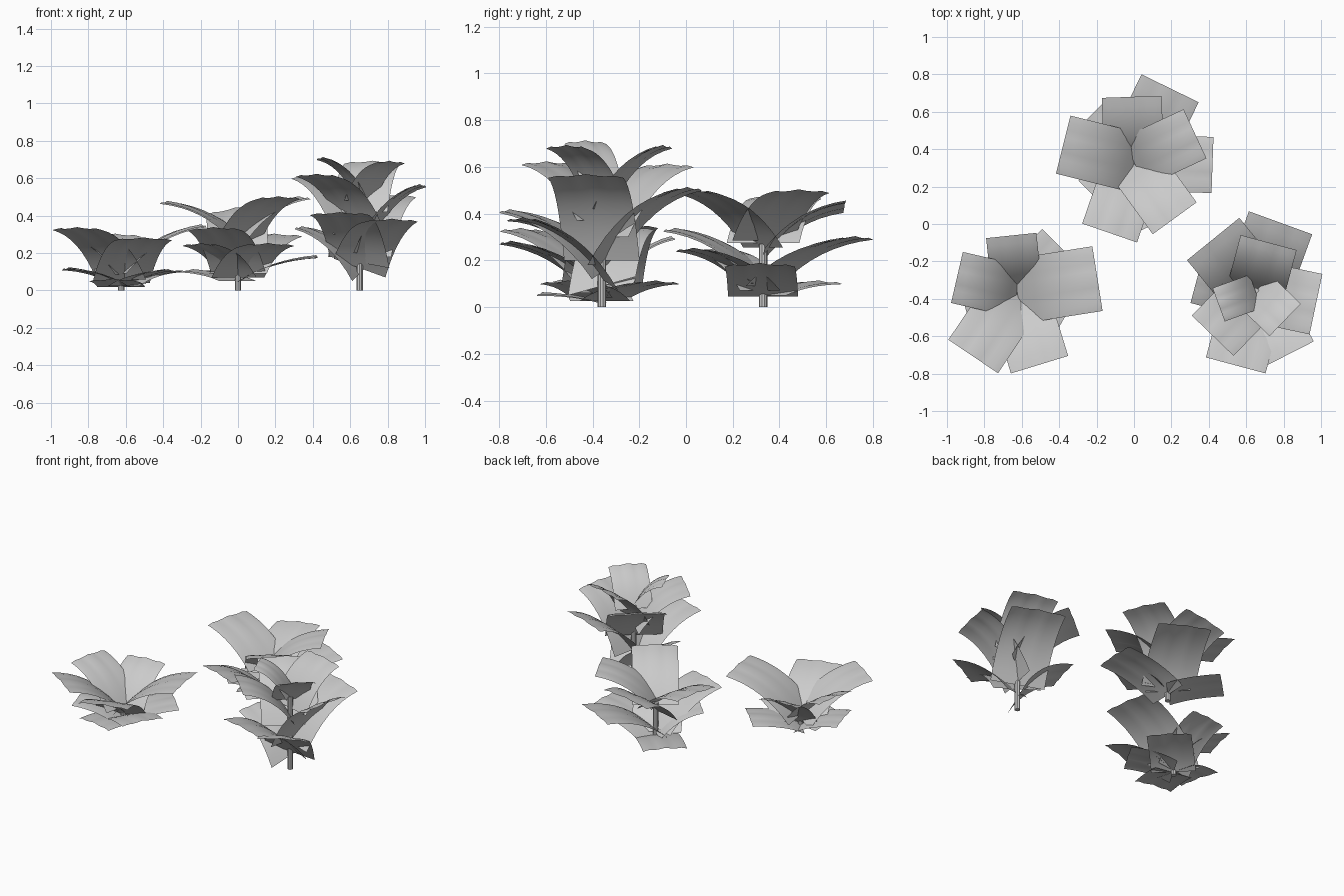
import bpy, bmesh
from math import sin, cos, pi, radians
from mathutils import Vector

NU, NV = 8, 8   # leaf segments along and across


def add_leaf(bm, cx, cy, az, reach, width, z0, z1, roll=0.0, tip_roll=0.0):
    """Rectangular card that rises steeply from the stem and arches over."""
    a = radians(az)
    out, side = Vector((cos(a), sin(a), 0)), Vector((-sin(a), cos(a), 0))
    rise = z1 - z0
    rows = []
    for i in range(NU + 1):
        t = i / NU
        r = 2 * t * (1 - t) * 0.40 * reach + t * t * reach
        h = z0 + 2 * t * (1 - t) * 0.85 * rise + t * t * rise
        row = []
        for j in range(NV + 1):
            v = 2 * j / NV - 1
            wave = t * (0.004 * cos(2.5 * pi * v) - 0.012 * v * v)
            tilt = v * (roll * (1 - t) + tip_roll * t)
            p = Vector((cx, cy, h + wave - tilt)) + out * r + side * (v * width / 2)
            row.append(bm.verts.new(p))
        rows.append(row)
    for i in range(NU):
        for j in range(NV):
            bm.faces.new((rows[i][j], rows[i + 1][j],
                          rows[i + 1][j + 1], rows[i][j + 1]))


def finish(name, bm):
    mesh = bpy.data.meshes.new(name)
    bm.to_mesh(mesh)
    bm.free()
    for p in mesh.polygons:
        p.use_smooth = True
    ob = bpy.data.objects.new(name, mesh)
    bpy.context.collection.objects.link(ob)


def plant(name, cx, cy, stem_h, leaves):
    # stem
    bpy.ops.mesh.primitive_cylinder_add(vertices=10, radius=0.018, depth=stem_h,
                                        location=(cx, cy, stem_h / 2))
    bpy.context.object.name = name + "_stem"
    bpy.ops.object.shade_smooth_by_angle()
    # leaves
    bm = bmesh.new()
    for leaf in leaves:
        add_leaf(bm, cx, cy, *leaf)
    finish(name + "_leaves", bm)


# leaf: azimuth, reach, width, base height, tip height, base roll, tip roll
plant("low_plant", -0.625, -0.36, 0.05, [
    (9, 0.435, 0.35, 0.09, 0.35),
    (-73, 0.41, 0.32, 0.04, 0.28),
    (236, 0.42, 0.32, 0.06, 0.335),
    (167, 0.33, 0.28, 0.085, 0.33),
    (96, 0.30, 0.27, 0.035, 0.30),
    (45, 0.33, 0.28, 0.025, 0.11),
    (-30, 0.29, 0.28, 0.025, 0.11),
    (195, 0.29, 0.28, 0.025, 0.12),
    (-100, 0.26, 0.26, 0.02, 0.06),
])

plant("middle_plant", 0, 0.33, 0.27, [
    (25, 0.36, 0.29, 0.285, 0.50),
    (166, 0.39, 0.32, 0.275, 0.475),
    (92, 0.35, 0.32, 0.22, 0.44, 0.03, 0.025),
    (-54, 0.37, 0.29, 0.255, 0.50),
    (-109, 0.40, 0.31, 0.10, 0.335),
    (64, 0.44, 0.34, 0.09, 0.30),
    (-2, 0.42, 0.30, 0.045, 0.185),
    (135, 0.34, 0.28, 0.05, 0.11),
    (-62, 0.34, 0.32, 0.07, 0.25),
    (-135, 0.28, 0.28, 0.07, 0.25),
])

plant("tall_plant", 0.65, -0.36, 0.50, [
    (200, 0.21, 0.19, 0.51, 0.71),
    (-44, 0.22, 0.24, 0.48, 0.69),
    (75, 0.27, 0.31, 0.42, 0.69),
    (129, 0.36, 0.36, 0.30, 0.61),
    (226, 0.33, 0.31, 0.37, 0.62),
    (70, 0.39, 0.36, 0.18, 0.51),
    (-12, 0.33, 0.33, 0.20, 0.565),
    (-105, 0.41, 0.33, 0.15, 0.415, 0.03),
    (-63, 0.38, 0.31, 0.12, 0.38, 0.05),
    (165, 0.32, 0.30, 0.09, 0.34, 0.04),
])
